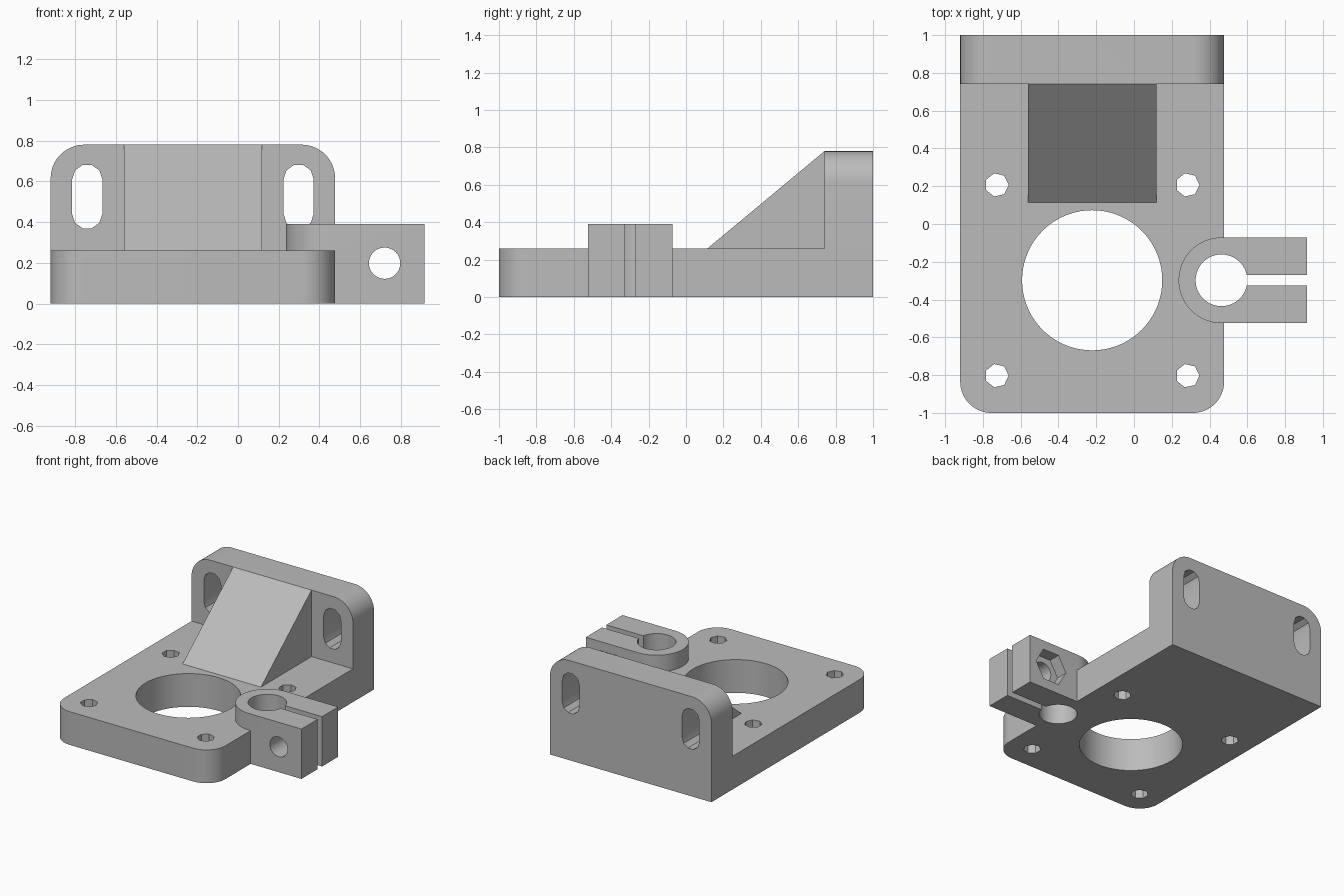
import bpy, bmesh, math

if "Cube" in bpy.data.objects:
    bpy.data.objects.remove(bpy.data.objects["Cube"])

grey = bpy.data.materials.new("plain grey")
grey.diffuse_color = (0.5, 0.5, 0.5, 1)
grey.use_nodes = True
grey.node_tree.nodes["Principled BSDF"].inputs["Base Color"].default_value = grey.diffuse_color


def prism(name, pts, lo, hi, axis):
    """Extrude a 2D outline between lo and hi along the given axis."""
    place = {"x": lambda u, v, w: (w, u, v),
             "y": lambda u, v, w: (u, w, v),
             "z": lambda u, v, w: (u, v, w)}[axis]
    bm = bmesh.new()
    a = [bm.verts.new(place(u, v, lo)) for u, v in pts]
    b = [bm.verts.new(place(u, v, hi)) for u, v in pts]
    n = len(pts)
    bm.faces.new(a)
    bm.faces.new(b)
    for i in range(n):
        j = (i + 1) % n
        bm.faces.new((a[i], a[j], b[j], b[i]))
    bmesh.ops.recalc_face_normals(bm, faces=bm.faces)
    me = bpy.data.meshes.new(name)
    bm.to_mesh(me)
    bm.free()
    me.materials.append(grey)
    ob = bpy.data.objects.new(name, me)
    bpy.context.collection.objects.link(ob)
    return ob


def arc(cx, cy, r, start, end, n):
    """Points along an arc, angles in degrees, both ends included."""
    return [(cx + r * math.cos(math.radians(start + (end - start) * i / n)),
             cy + r * math.sin(math.radians(start + (end - start) * i / n)))
            for i in range(n + 1)]


def ring(cx, cy, r, n):
    return arc(cx, cy, r, 0, 360, n)[:-1]


def rect(u0, v0, u1, v1):
    return [(u0, v0), (u1, v0), (u1, v1), (u0, v1)]


def combine(body, other, operation):
    mod = body.modifiers.new("cut", "BOOLEAN")
    mod.object, mod.operation, mod.solver = other, operation, "EXACT"
    bpy.context.view_layer.objects.active = body
    bpy.ops.object.modifier_apply(modifier=mod.name)
    bpy.data.objects.remove(other)


L, R, T, C = -0.92, 0.477, 0.26, 0.165   # plate sides, thickness, corner radius
CY = -0.298                              # y of the large bore and clamp
MX = (L + R) / 2                         # plate centre in x

# base plate with rounded front corners
body = prism("motor_bracket",
             arc(L + C, -1 + C, C, 180, 270, 16) + arc(R - C, -1 + C, C, 270, 360, 16)
             + [(R, 1), (L, 1)], 0, T, "z")

# back wall with rounded top corners
combine(body, prism("back_wall",
                    [(L, 0), (R, 0)] + arc(R - C, 0.78 - C, C, 0, 90, 16)
                    + arc(L + C, 0.78 - C, C, 90, 180, 16), 0.74, 1, "y"), "UNION")

# sloped rib
combine(body, prism("rib", [(0.115, T), (0.115, 0.2), (0.8, 0.2), (0.8, 0.78), (0.74, 0.78)],
                    -0.56, 0.118, "x"), "UNION")

# split clamp, rounded end towards the plate
CX, CR = 0.463, 0.227
combine(body, prism("clamp", arc(CX, CY, CR, 90, 270, 32)
                    + [(0.917, CY - CR), (0.917, CY + CR)], 0, 0.39, "z"), "UNION")

cutters = [
    prism("bore", ring(MX, CY, 0.371, 72), -0.1, 0.6, "z"),
    prism("rod_hole", ring(CX, CY, 0.137, 40), -0.1, 0.6, "z"),
    prism("clamp_slit", rect(CX, CY - 0.027, 1.1, CY + 0.027), -0.1, 0.6, "z"),
    prism("clamp_bolt_hole", ring(0.72, 0.198, 0.077, 32), -0.7, 0.1, "y"),
    prism("nut_pocket", ring(0.72, 0.198, 0.14, 6), -0.165, 0.1, "y"),
]
# four screw holes and two wall slots
for s in (-1, 1):
    for t in (-1, 1):
        cutters.append(prism("screw_hole", ring(MX + s * 0.505, CY + t * 0.505, 0.063, 7),
                             -0.1, 0.5, "z"))
    x = MX + s * 0.519
    cutters.append(prism("wall_slot", arc(x, 0.61, 0.074, 0, 180, 5)
                         + arc(x, 0.44, 0.074, 180, 360, 5), 0.6, 1.2, "y"))
for c in cutters:
    combine(body, c, "DIFFERENCE")

# smooth the round surfaces, keep hard edges
bpy.ops.object.select_all(action="DESELECT")
body.select_set(True)
bpy.context.view_layer.objects.active = body
bpy.ops.object.shade_smooth_by_angle(angle=math.radians(30))
